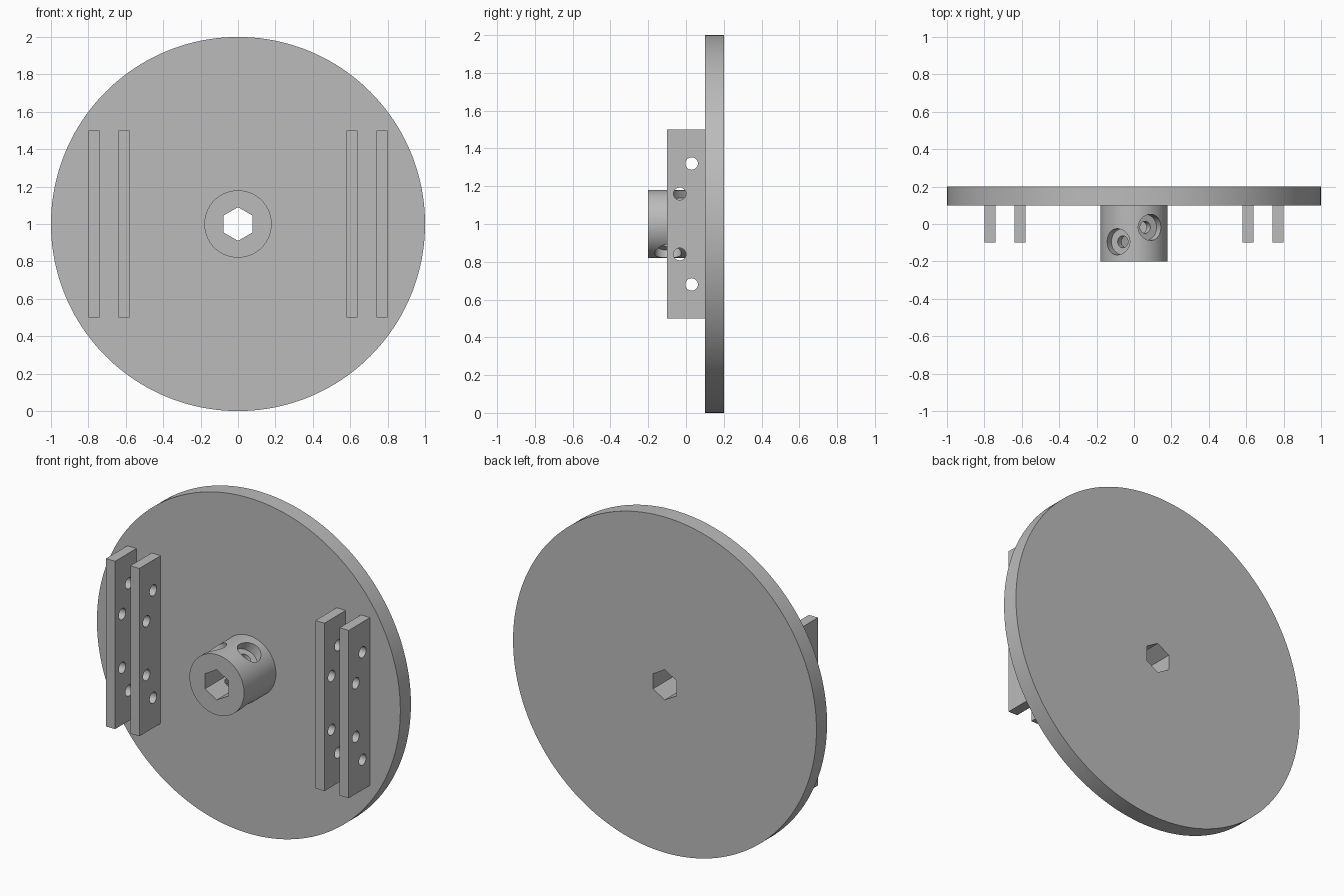
import bpy
from math import radians, sin, cos
from mathutils import Matrix, Vector

cube = bpy.data.objects.get("Cube")
if cube:
    bpy.data.objects.remove(cube, do_unlink=True)

grey = bpy.data.materials.new("plain grey")
grey.use_nodes = True
colour = (0.5, 0.5, 0.5, 1)
grey.diffuse_color = colour
grey.node_tree.nodes["Principled BSDF"].inputs["Base Color"].default_value = colour


def cylinder(name, start, end, radius, sides=128):
    """Cylinder or prism between two points."""
    start, end = Vector(start), Vector(end)
    axis = end - start
    bpy.ops.mesh.primitive_cylinder_add(vertices=sides, radius=radius, depth=axis.length)
    ob = bpy.context.object
    ob.name = name
    turn = axis.to_track_quat('Z', 'Y').to_matrix().to_4x4()
    ob.data.transform(Matrix.Translation((start + end) / 2) @ turn)
    ob.data.materials.append(grey)
    return ob


def box(name, low, high):
    low, high = Vector(low), Vector(high)
    bpy.ops.mesh.primitive_cube_add(size=1)
    ob = bpy.context.object
    ob.name = name
    ob.data.transform(Matrix.Translation((low + high) / 2) @ Matrix.Diagonal((*(high - low), 1)))
    ob.data.materials.append(grey)
    return ob


def cut(ob, cutters):
    """Cut the helpers out of the part one by one, then remove them."""
    for cutter in cutters:
        cutter.hide_render = True
        mod = ob.modifiers.new("cut", 'BOOLEAN')
        mod.operation = 'DIFFERENCE'
        mod.solver = 'EXACT'
        mod.object = cutter
        bpy.context.view_layer.objects.active = ob
        bpy.ops.object.modifier_apply(modifier=mod.name)
        bpy.data.objects.remove(cutter, do_unlink=True)


def smooth(ob):
    bpy.ops.object.select_all(action='DESELECT')
    ob.select_set(True)
    bpy.context.view_layer.objects.active = ob
    bpy.ops.object.shade_smooth_by_angle(angle=radians(25))


def hex_bore():
    """Hexagonal shaft bore with a corner pointing up."""
    return cylinder("hex_cutter", (0, -0.5, 1), (0, 0.5, 1), 0.09, 6)


# Round plate
plate = cylinder("round_plate", (0, 0.1, 1), (0, 0.2, 1), 1, 160)
cut(plate, [hex_bore()])
smooth(plate)

# Hub with two tilted cross holes, counterbored at both ends
hub = cylinder("hub", (0, -0.2, 1), (0, 0.1, 1), 0.18, 96)
cutters = [hex_bore()]
for tilt, y in ((-30, -0.095), (30, -0.018)):
    centre = Vector((0, y, 1))
    way = Vector((sin(radians(tilt)), 0, cos(radians(tilt))))
    cutters.append(cylinder("screw_cutter", centre - way * 0.3, centre + way * 0.3, 0.032, 32))
    for end in (-1, 1):
        cutters.append(cylinder("counterbore_cutter", centre + way * 0.12 * end,
                                centre + way * 0.3 * end, 0.07, 48))
cut(hub, cutters)
smooth(hub)

# Paired mounting rails with four cross holes each
for side, sign in (("left", 1), ("right", -1)):
    for place, x in (("inner", 0.61), ("outer", 0.77)):
        x *= sign
        rail = box(f"{side}_{place}_rail", (x - 0.03, -0.1, 0.5), (x + 0.03, 0.1, 1.5))
        holes = [cylinder("hole_cutter", (x - 0.1, y, 1 + dz * up), (x + 0.1, y, 1 + dz * up), 0.033, 32)
                 for y, dz in ((0.03, 0.32), (-0.033, 0.16)) for up in (-1, 1)]
        cut(rail, holes)
        smooth(rail)
